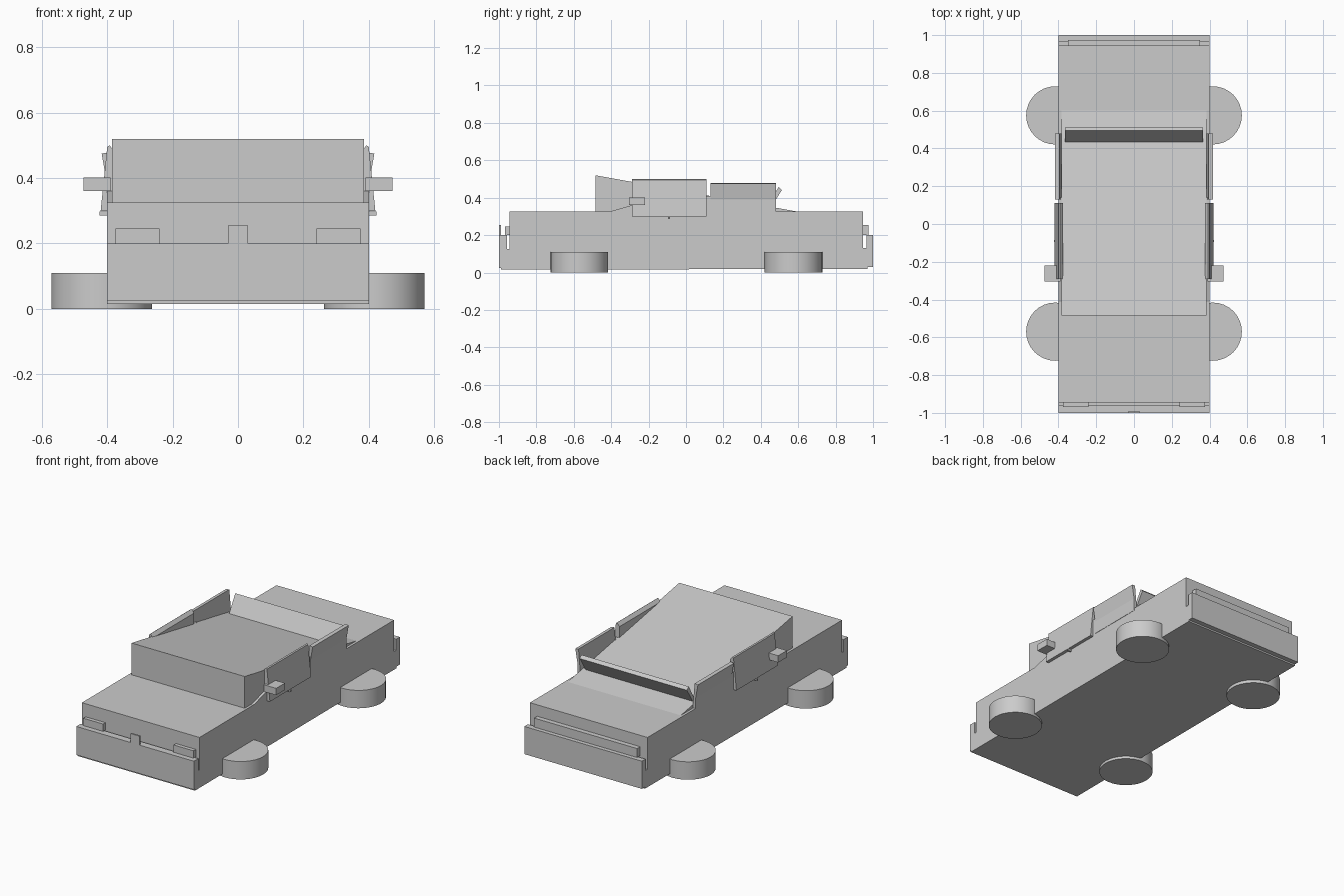
import bpy, bmesh, math
from mathutils import Matrix

cube = bpy.data.objects.get("Cube")
if cube:
    bpy.data.objects.remove(cube, do_unlink=True)

# One plain grey for the whole car
grey = bpy.data.materials.new("plain grey")
grey.use_nodes = True
grey.diffuse_color = (0.6, 0.6, 0.6, 1)
for node in grey.node_tree.nodes:
    if node.type == 'BSDF_PRINCIPLED':
        node.inputs["Base Color"].default_value = (0.6, 0.6, 0.6, 1)


def finish(name, bm):
    bmesh.ops.recalc_face_normals(bm, faces=bm.faces)
    mesh = bpy.data.meshes.new(name)
    bm.to_mesh(mesh)
    bm.free()
    mesh.materials.append(grey)
    obj = bpy.data.objects.new(name, mesh)
    bpy.context.collection.objects.link(obj)
    return obj


def extrude(name, points, place, offset):
    """Sweep a closed outline along an offset; place maps 2D points to 3D."""
    bm = bmesh.new()
    face = bm.faces.new([bm.verts.new(place(a, b)) for a, b in points])
    new = bmesh.ops.extrude_face_region(bm, geom=[face])["geom"]
    verts = [g for g in new if isinstance(g, bmesh.types.BMVert)]
    bmesh.ops.translate(bm, verts=verts, vec=offset)
    return finish(name, bm)


def side_profile(name, points, half):
    """Outline in y and z, swept across the car."""
    return extrude(name, points, lambda y, z: (-half, y, z), (2 * half, 0, 0))


def panel(name, points, y0, y1, side):
    """Outline in x and z, swept along one flank."""
    return extrude(name, points, lambda x, z: (side * x, y0, z), (0, y1 - y0, 0))


def box(name, x0, x1, y0, y1, z0, z1):
    return extrude(name, [(x0, y0), (x1, y0), (x1, y1), (x0, y1)],
                   lambda x, y: (x, y, z0), (0, 0, z1 - z0))


# Body with slotted bumpers at both ends
side_profile("body", [
    (-0.99, 0.015), (0.97, 0.02), (0.97, 0.03), (1, 0.03), (1, 0.2), (0.965, 0.2),
    (0.965, 0.13), (0.945, 0.13), (0.945, 0.325), (-0.945, 0.325), (-0.945, 0.125),
    (-0.957, 0.125), (-0.957, 0.2), (-1, 0.2), (-1, 0.025), (-0.99, 0.025)], 0.4)

# Wedge cabin, tallest at the upright windscreen
side_profile("cabin", [(-0.485, 0.31), (-0.485, 0.52), (0.6, 0.325), (0.6, 0.31)], 0.385)

# Sloping wing standing on the rear of the cabin
side_profile("rear_wing", [(0.435, 0.355), (0.455, 0.35), (0.512, 0.44), (0.495, 0.457)], 0.365)

# Nose and tail fittings
box("front_badge_plate", -0.03, 0.03, -1, -0.99, 0.2, 0.255)
box("tail_panel", -0.35, 0.35, 0.94, 0.975, 0.2, 0.255)

for side, label in ((1, "left"), (-1, "right")):
    # Upright door and rear quarter panels rise above the wedge
    panel(label + "_door", [(0.375, 0.3), (0.42, 0.3), (0.4, 0.495), (0.393, 0.5), (0.375, 0.48)],
          -0.29, 0.11, side)
    panel(label + "_quarter_panel", [(0.38, 0.31), (0.402, 0.31), (0.402, 0.39), (0.417, 0.475), (0.395, 0.478)],
          0.13, 0.48, side)
    # Low fillet ahead of the door, and the joint behind it
    extrude(label + "_windscreen_base", [(-0.43, 0.32), (-0.29, 0.32), (-0.29, 0.36)],
            lambda y, z: (side * 0.375, y, z), (side * 0.025, 0, 0))
    box(label + "_door_pillar", side * 0.38, side * 0.4, 0.1, 0.14, 0.32, 0.41)
    # Mirror, handle and lamp
    box(label + "_mirror", side * 0.39, side * 0.473, -0.305, -0.22, 0.36, 0.402)
    box(label + "_door_handle", side * 0.39, side * 0.423, -0.095, -0.085, 0.285, 0.297)
    box(label + "_headlight", side * 0.24, side * 0.375, -0.968, -0.94, 0.2, 0.245)
    # Wheels folded flat beneath the body
    for y, end in ((-0.57, "front"), (0.575, "rear")):
        bm = bmesh.new()
        bmesh.ops.create_cone(bm, cap_ends=True, segments=32, radius1=0.154, radius2=0.154,
                              depth=0.11, matrix=Matrix.Translation((side * 0.417, y, 0.055)))
        wheel = finish(f"{end}_{label}_wheel", bm)
        bpy.ops.object.select_all(action='DESELECT')
        wheel.select_set(True)
        bpy.context.view_layer.objects.active = wheel
        bpy.ops.object.shade_smooth_by_angle(angle=math.radians(30))
